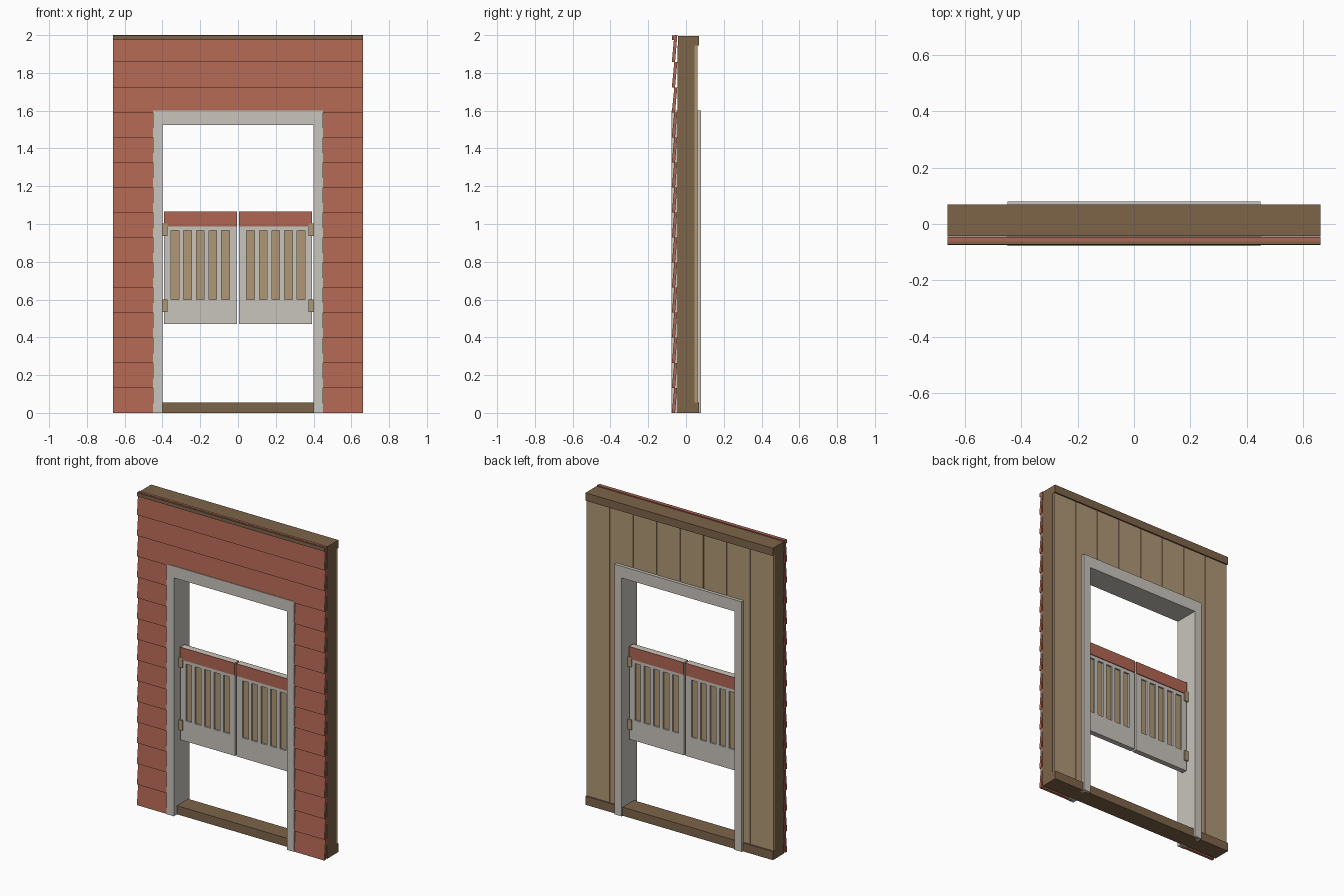
import bpy, bmesh
from mathutils import Vector

cube = bpy.data.objects.get("Cube")
if cube:
    bpy.data.objects.remove(cube, do_unlink=True)


def material(name, hex_code):
    srgb = [int(hex_code[i:i + 2], 16) / 255 for i in (0, 2, 4)]
    lin = [c / 12.92 if c <= 0.04045 else ((c + 0.055) / 1.055) ** 2.4 for c in srgb]
    m = bpy.data.materials.new(name)
    m.use_nodes = True
    m.diffuse_color = (*lin, 1)
    bsdf = m.node_tree.nodes["Principled BSDF"]
    bsdf.inputs["Base Color"].default_value = (*lin, 1)
    bsdf.inputs["Roughness"].default_value = 0.9
    return m


RED = material("red paint", "b06652")
GREY = material("pale grey paint", "c9c5bd")
TAN = material("tan wood", "b09876")
BROWN = material("brown timber", "7d6449")


def prism(name, base, direction, mat):
    """Extrude a flat outline along a direction."""
    bm = bmesh.new()
    face = bm.faces.new([bm.verts.new(p) for p in base])
    out = bmesh.ops.extrude_face_region(bm, geom=[face])
    moved = [g for g in out["geom"] if isinstance(g, bmesh.types.BMVert)]
    bmesh.ops.translate(bm, vec=Vector(direction), verts=moved)
    bmesh.ops.recalc_face_normals(bm, faces=bm.faces)
    mesh = bpy.data.meshes.new(name)
    bm.to_mesh(mesh)
    bm.free()
    mesh.materials.append(mat)
    obj = bpy.data.objects.new(name, mesh)
    bpy.context.collection.objects.link(obj)
    return obj


def box(name, x0, x1, y0, y1, z0, z1, mat):
    base = [(x0, y0, z0), (x1, y0, z0), (x1, y0, z1), (x0, y0, z1)]
    return prism(name, base, (0, y1 - y0, 0), mat)


def pair(name, x0, x1, *rest):
    """The same box on both sides of the centre line."""
    box("left_" + name, x0, x1, *rest)
    box("right_" + name, -x1, -x0, *rest)


HALF = 0.663          # half width of the wall
DOOR, HEAD = 0.4, 1.525   # half width and height of the opening
FRAME, CASE_TOP = 0.45, 1.6

# Timber wall frame
box("sill", -HALF, HALF, -0.045, 0.069, 0, 0.055, BROWN)
box("top_beam", -HALF, HALF, -0.043, 0.069, 1.945, 1.995, BROWN)
pair("end_stud", HALF - 0.07, HALF, -0.045, 0.046, 0.055, 1.945, BROWN)
pair("door_stud", 0.41, 0.47, -0.045, 0.046, 0.055, 1.945, BROWN)
box("lintel", -0.41, 0.41, -0.045, 0.046, HEAD + 0.01, 1.64, BROWN)

# Sloped siding boards, split where they meet the doorway
ROWS, PITCH = 15, 0.1326
for row in range(ROWS):
    z0 = row * PITCH
    z1 = 2.0 if row == ROWS - 1 else z0 + PITCH
    spans = [(-HALF, HALF)] if z0 > HEAD else [(-HALF, -0.42), (0.42, HALF)]
    for x0, x1 in spans:
        profile = [(-0.075, z0), (-0.058, z0), (-0.046, z1), (-0.062, z1)]
        prism("siding_board", [(x0, y, z) for y, z in profile], (x1 - x0, 0, 0), RED)
box("front_top_strip", -HALF, HALF, -0.073, -0.06, 1.975, 1.998, BROWN)

# Upright boards on the back, notched round the doorway
BOARDS = 8
step = 2 * HALF / BOARDS
cut_x, cut_z = 0.42, 1.56
for i in range(BOARDS):
    a, b = -HALF + i * step + 0.002, -HALF + (i + 1) * step - 0.002
    if i in (0, BOARDS - 1):
        a, b = max(a, -HALF), min(b, HALF)
    low, high = 0.055, 1.945
    if abs(a) < cut_x and abs(b) < cut_x:
        outline = [(a, cut_z), (b, cut_z), (b, high), (a, high)]
    elif a < cut_x < b:
        outline = [(cut_x, low), (b, low), (b, high), (a, high), (a, cut_z), (cut_x, cut_z)]
    elif a < -cut_x < b:
        outline = [(a, low), (-cut_x, low), (-cut_x, cut_z), (b, cut_z), (b, high), (a, high)]
    else:
        outline = [(a, low), (b, low), (b, high), (a, high)]
    prism("back_board", [(x, 0.046, z) for x, z in outline], (0, 0.014, 0), TAN)

# Door casing on both faces, and the lining between
for side, y0, y1 in (("front", -0.078, -0.045), ("back", 0.046, 0.08)):
    pair(side + "_casing", DOOR, FRAME, y0, y1, 0, HEAD, GREY)
    box(side + "_casing_head", -FRAME, FRAME, y0, y1, HEAD, CASE_TOP, GREY)
pair("door_lining", DOOR, DOOR + 0.01, -0.045, 0.046, 0.055, HEAD, GREY)
box("head_lining", -DOOR - 0.01, DOOR + 0.01, -0.045, 0.046, HEAD, HEAD + 0.01, GREY)

# Swinging half doors
IN, OUT = 0.006, 0.391
BOTTOM, SLOT_LOW, SLOT_TOP, RAIL, TOP = 0.47, 0.6, 0.965, 0.987, 1.065
Y0, Y1 = -0.022, 0.012
pair("door_bottom_rail", IN, OUT, Y0, Y1, BOTTOM, SLOT_LOW, GREY)
pair("door_top_rail", IN, OUT, Y0, Y1, SLOT_TOP, TOP, GREY)
pair("door_panel", IN + 0.01, OUT - 0.01, Y0 + 0.01, Y1 - 0.01, SLOT_LOW, SLOT_TOP, TAN)
slots = [(0.046 + i * 0.0665, 0.088 + i * 0.0665) for i in range(5)]
edges = [IN] + [x for slot in slots for x in slot] + [OUT]
for x0, x1 in zip(edges[::2], edges[1::2]):
    pair("door_slat", x0, x1, Y0, Y1, SLOT_LOW, SLOT_TOP, GREY)
pair("door_front_band", IN, OUT, Y0 - 0.005, Y0, RAIL, TOP, RED)
pair("door_back_band", IN, OUT, Y1, Y1 + 0.005, RAIL, TOP, RED)

# Hinge blocks
for z in (0.535, 0.937):
    pair("hinge", 0.373, DOOR, Y0 - 0.008, Y1 + 0.008, z, z + 0.065, TAN)
